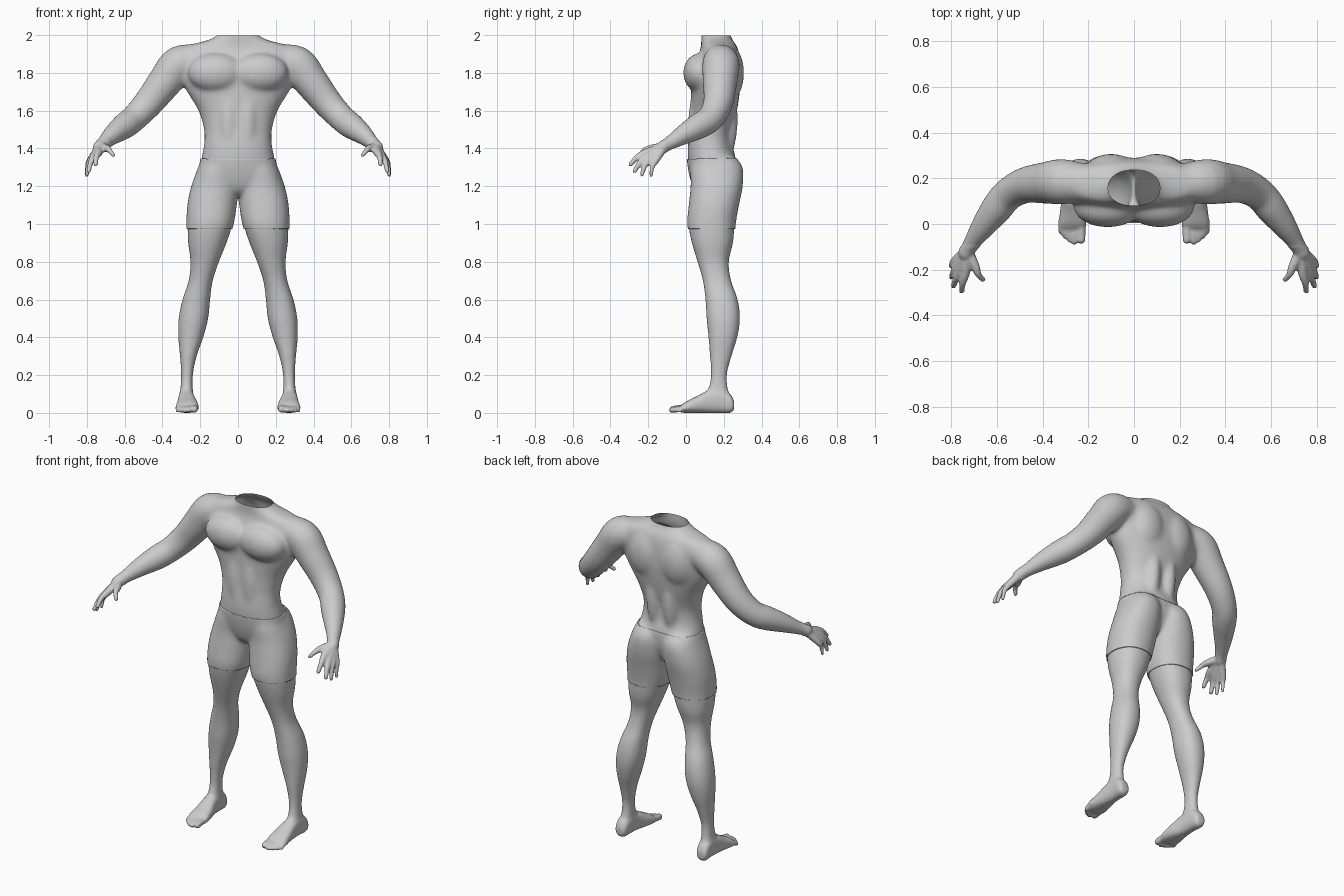
import bpy, bmesh
from math import sin, cos, pi
from mathutils import Vector, Matrix

default_cube = bpy.data.objects.get("Cube")
if default_cube:
    bpy.data.objects.remove(default_cube, do_unlink=True)

grey = bpy.data.materials.new("plain_grey")
grey.use_nodes = True
grey.diffuse_color = (0.6, 0.6, 0.6, 1)
grey.node_tree.nodes["Principled BSDF"].inputs["Base Color"].default_value = grey.diffuse_color


def resample(rows, steps=4):
    """Smoothly interpolate rows of numbers."""
    rows = [Vector(row) for row in rows]
    last = len(rows) - 1
    out = []
    for i in range(last):
        a, b, c, d = (rows[min(max(i + k, 0), last)] for k in (-1, 0, 1, 2))
        for s in range(steps):
            t = s / steps
            out.append((b * 2 + (c - a) * t + (a * 2 - b * 5 + c * 4 - d) * t**2
                        + (b * 3 - a - c * 3 + d) * t**3) / 2)
    return out + [rows[last]]


def loft(bm, rings, square=2.0, sides=32):
    """Skin rings given as centre and two half axes."""
    def curve(value):
        return abs(value) ** (2 / square) * (1 if value > 0 else -1)

    loops = []
    for centre, u, v in rings:
        angles = [2 * pi * k / sides for k in range(sides)]
        loops.append([bm.verts.new(centre + u * curve(cos(a)) + v * curve(sin(a))) for a in angles])
    for low, high in zip(loops, loops[1:]):
        for k in range(sides):
            n = (k + 1) % sides
            bm.faces.new((low[k], low[n], high[n], high[k]))
    bm.faces.new(loops[0])
    bm.faces.new(loops[-1])


def upright(bm, rows, square=2.2):
    """Rows: height, x range, y range."""
    loft(bm, [(Vector(((x0 + x1) / 2, (y0 + y1) / 2, z)),
               Vector(((x1 - x0) / 2, 0, 0)), Vector((0, (y1 - y0) / 2, 0)))
              for z, x0, x1, y0, y1 in resample(rows)], square)


def lengthwise(bm, rows, square=2.4):
    """Rows: depth, x range, z range."""
    loft(bm, [(Vector(((x0 + x1) / 2, y, (z0 + z1) / 2)),
               Vector(((x1 - x0) / 2, 0, 0)), Vector((0, 0, (z1 - z0) / 2)))
              for y, x0, x1, z0, z1 in resample(rows)], square)


def blob(bm, centre, size):
    matrix = Matrix.Translation(centre) @ Matrix.Diagonal((*size, 1))
    bmesh.ops.create_uvsphere(bm, u_segments=32, v_segments=20, radius=1, matrix=matrix)


def tube(bm, rows):
    """Rows: point and radius; the far end is rounded."""
    rows = resample(rows)
    rings = []
    for i, row in enumerate(rows):
        along = rows[min(i + 1, len(rows) - 1)].xyz - rows[max(i - 1, 0)].xyz
        side = along.cross(Vector((0, 0, 1))).normalized()
        rings.append((row.xyz, side * row.w, along.cross(side).normalized() * row.w))
    loft(bm, rings)
    blob(bm, rows[-1].xyz, [rows[-1].w] * 3)


def add_object(name, bm):
    mesh = bpy.data.meshes.new(name)
    for face in bm.faces:
        face.smooth = True
    bm.to_mesh(mesh)
    bm.free()
    mesh.materials.append(grey)
    ob = bpy.data.objects.new(name, mesh)
    bpy.context.collection.objects.link(ob)
    return ob


def cut(bm, height, up):
    """Remove everything above (up=1) or below (up=-1) a height."""
    bmesh.ops.bisect_plane(bm, geom=bm.verts[:] + bm.edges[:] + bm.faces[:],
                           plane_co=(0, 0, height), plane_no=(0, 0, up), clear_outer=True)


form = bmesh.new()

# Torso with neck stump and pelvis
torso = [(2.04, .1, .08, .23), (2, .11, .08, .235), (1.97, .17, .08, .25),
         (1.94, .28, .08, .27), (1.88, .33, .06, .285), (1.78, .305, .03, .29),
         (1.7, .27, .025, .285), (1.6, .21, .025, .27), (1.5, .18, .02, .245),
         (1.42, .18, .01, .245), (1.34, .195, .01, .265), (1.25, .2, .025, .26),
         (1.18, .11, .05, .23), (1.15, .05, .09, .2)]
upright(form, [(z, -w, w, y0, y1) for z, w, y0, y1 in torso])

# Chest, belly and back muscles
blob(form, (.115, .075, 1.8), (.15, .09, .105))
blob(form, (.05, .08, 1.52), (.06, .07, .22))
blob(form, (.1, .2, 1.8), (.13, .108, .17))
blob(form, (.055, .18, 1.55), (.06, .095, .25))

# Leg from hip to ankle
upright(form, [(1.36, .02, .18, .06, .25), (1.3, .004, .205, .03, .295),
               (1.2, .002, .242, .03, .295), (1.1, .012, .263, .02, .275),
               (1, .028, .267, .012, .258), (.9, .06, .265, .03, .25),
               (.8, .1, .252, .06, .227), (.7, .133, .262, .088, .24),
               (.6, .147, .295, .102, .275), (.5, .157, .315, .108, .287),
               (.4, .183, .317, .118, .273), (.3, .218, .308, .125, .243),
               (.2, .238, .302, .13, .218), (.12, .238, .306, .115, .225),
               (.04, .235, .31, .09, .24)])

# Foot and toes
lengthwise(form, [(.255, .255, .3, .02, .06), (.235, .24, .313, 0, .1),
                  (.18, .235, .313, 0, .14), (.12, .23, .316, 0, .125),
                  (.06, .215, .323, 0, .09), (0, .208, .33, 0, .06),
                  (-.03, .215, .325, .002, .035)])
for x, tip, r in ((.231, -.068, .019), (.261, -.078, .014), (.283, -.068, .013),
                  (.302, -.052, .013), (.319, -.034, .012)):
    tube(form, [(x, .02, .028, r), (x, tip / 2, .024, r), (x, tip, r, r)])

# Arm from shoulder to wrist
tube(form, [(.2, .18, 1.87, .08), (.31, .185, 1.845, .1), (.385, .18, 1.755, .092),
            (.475, .17, 1.64, .08), (.55, .13, 1.56, .072), (.6, .07, 1.52, .07),
            (.66, -.01, 1.475, .055), (.715, -.09, 1.425, .037), (.735, -.125, 1.405, .034)])

# Palm and fingers, each running from the wrist through a knuckle to a tip
wrist = Vector((.73, -.115, 1.41))
for knuckle, tip, r in (((.738, -.21, 1.378), (.754, -.294, 1.315), .017),
                        ((.76, -.2, 1.36), (.79, -.272, 1.28), .017),
                        ((.775, -.185, 1.345), (.8, -.234, 1.262), .016),
                        ((.785, -.16, 1.335), (.802, -.185, 1.256), .014),
                        ((.695, -.185, 1.4), (.66, -.244, 1.365), .016)):
    k, t = Vector(knuckle), Vector(tip)
    bend = (k + t) / 2 + Vector((.004, -.006, .008))
    tube(form, [(*wrist, .024), (*k, r * 1.25), (*bend, r * .9), (*t, r * .7)])

# Fuse the mirrored parts into one skin
bmesh.ops.recalc_face_normals(form, faces=form.faces[:])
helper = add_object("body_form", form)
mirror = helper.modifiers.new("mirror", 'MIRROR')
mirror.use_mirror_merge = False
remesh = helper.modifiers.new("fuse", 'REMESH')
remesh.mode = 'VOXEL'
remesh.voxel_size = 0.007
graph = bpy.context.evaluated_depsgraph_get()
fused = bpy.data.meshes.new_from_object(helper.evaluated_get(graph))
skin = bmesh.new()
skin.from_mesh(fused)
bpy.data.objects.remove(helper, do_unlink=True)
bpy.data.meshes.remove(fused)

# Relax the skin, keeping hands and feet crisp
broad = [v for v in skin.verts if v.co.z > .1 and v.co.y > -.1]
for _ in range(25):
    bmesh.ops.smooth_vert(skin, verts=broad, factor=.5, use_axis_x=True, use_axis_y=True, use_axis_z=True)
for _ in range(2):
    bmesh.ops.smooth_vert(skin, verts=skin.verts[:], factor=.5, use_axis_x=True, use_axis_y=True, use_axis_z=True)
cut(skin, 1.998, 1)

# Shorts: an offset copy of the skin between waist and hem
cloth = skin.copy()
cut(cloth, 1.345, 1)
cut(cloth, .975, -1)
bmesh.ops.delete(cloth, geom=[v for v in cloth.verts if abs(v.co.x) > .4], context='VERTS')
cloth.normal_update()
for v in cloth.verts:
    v.co += v.normal * .006
shorts = add_object("shorts", cloth)
rim = shorts.modifiers.new("rim", 'SOLIDIFY')
rim.thickness = .006
rim.offset = -1
rim.use_rim_only = True

add_object("body", skin)
